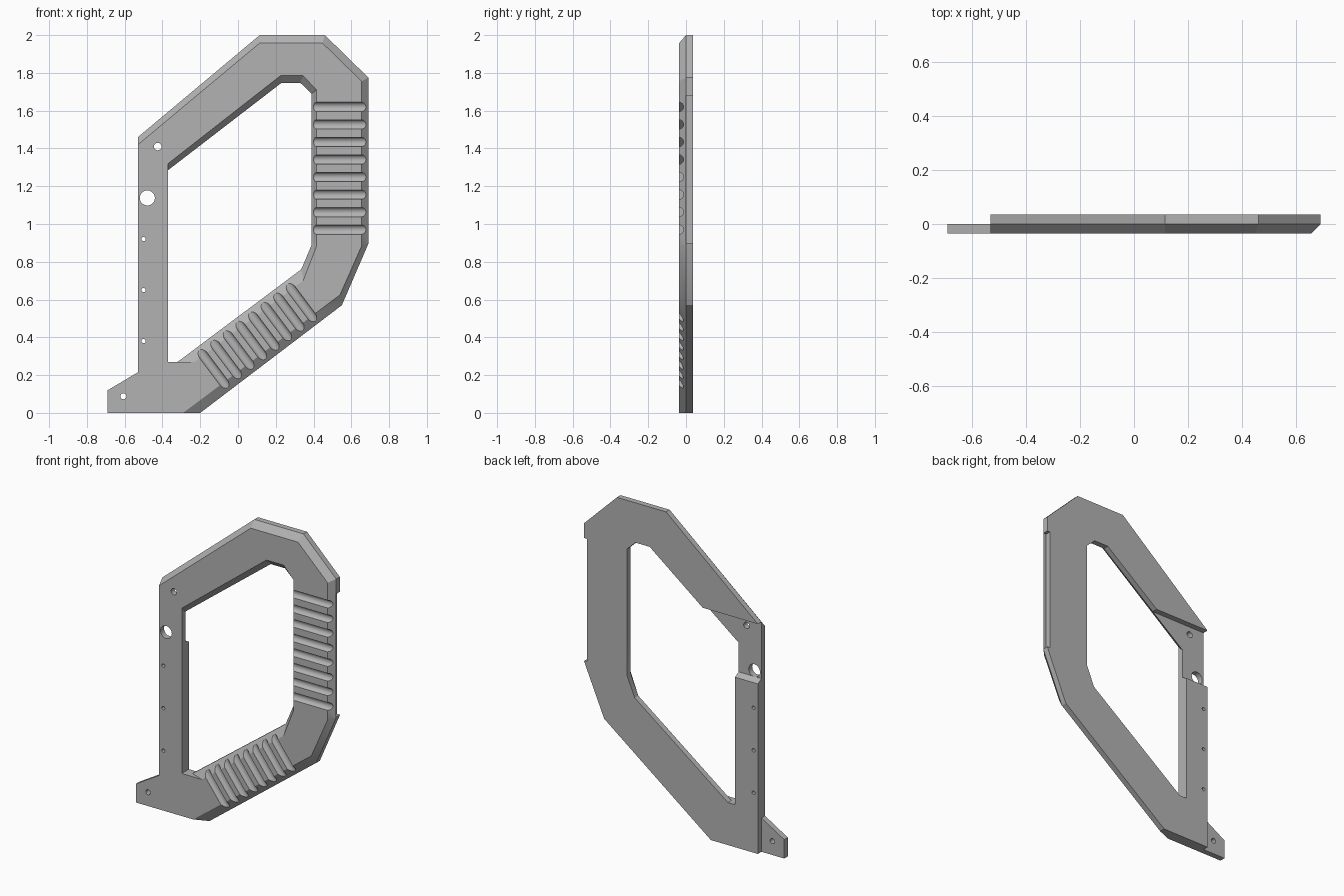
import bpy, bmesh
from math import cos, sin, tau, atan2
from mathutils import Vector, Matrix

if "Cube" in bpy.data.objects:
    bpy.data.objects.remove(bpy.data.objects["Cube"])

FRONT, MID, BACK = -0.036, 0.0, 0.036
PAST = 0.1

grey = bpy.data.materials.new("grey plastic")
grey.use_nodes = True
colour = (0.45, 0.45, 0.45, 1)
grey.diffuse_color = colour
grey.node_tree.nodes["Principled BSDF"].inputs["Base Color"].default_value = colour


def loft(name, rings):
    """Solid skinned through (y, [(x, z), ...]) outlines."""
    bm = bmesh.new()
    loops = [[bm.verts.new((x, y, z)) for x, z in pts] for y, pts in rings]
    for a, b in zip(loops, loops[1:]):
        for i in range(len(a)):
            j = (i + 1) % len(a)
            bm.faces.new((a[i], a[j], b[j], b[i]))
    bm.faces.new(loops[0])
    bm.faces.new(loops[-1])
    bmesh.ops.recalc_face_normals(bm, faces=bm.faces)
    mesh = bpy.data.meshes.new(name)
    bm.to_mesh(mesh)
    bm.free()
    mesh.materials.append(grey)
    ob = bpy.data.objects.new(name, mesh)
    bpy.context.collection.objects.link(ob)
    return ob


def circle(x, z, r, n):
    return [(x + r * cos(tau * i / n), z + r * sin(tau * i / n)) for i in range(n)]


def box(x0, x1, z0, z1):
    return [(x0, z0), (x1, z0), (x1, z1), (x0, z1)]


def cut(cutter):
    cutter.hide_render = True
    mod = frame.modifiers.new("cut", 'BOOLEAN')
    mod.operation, mod.solver, mod.object = 'DIFFERENCE', 'EXACT', cutter
    bpy.context.view_layer.objects.active = frame
    bpy.ops.object.modifier_apply(modifier=mod.name)
    bpy.data.objects.remove(cutter)


# Outer body with a bevelled front rim
front_outer = [(-.69, 0), (-.69, .12), (-.53, .215), (-.53, 1.42), (.115, 1.958),
               (.447, 1.958), (.655, 1.755), (.655, .885), (.54, .625), (-.29, 0)]
back_outer = [(-.69, 0), (-.69, .12), (-.53, .215), (-.53, 1.46), (.115, 2),
              (.46, 2), (.69, 1.775), (.69, .895), (.55, .57), (-.2, 0)]
frame = loft("grip_frame", [(FRONT, front_outer), (MID, back_outer), (BACK, back_outer)])

# Opening, bevelled towards the front
front_inner = [(-.37, .27), (-.23, .27), (.345, .70), (.415, .88),
               (.415, 1.71), (.345, 1.785), (.225, 1.785), (-.37, 1.32)]
back_inner = [(-.37, .27), (-.32, .27), (.335, .76), (.39, .89),
              (.39, 1.69), (.33, 1.747), (.23, 1.747), (-.37, 1.285)]
cut(loft("opening", [(-PAST, front_inner), (FRONT, front_inner),
                     (MID, back_inner), (PAST, back_inner)]))

# Rear recesses: post with a sloped lower lip, foot tab, grip edge
cut(loft("post_recess", [(MID, box(-.8, 0, 1.10, 1.46)), (BACK, box(-.8, 0, 1.08, 1.46)),
                         (PAST, box(-.8, 0, 1.08, 1.46))]))
cut(loft("foot_recess", [(MID, box(-.8, -.53, -.1, .3)), (PAST, box(-.8, -.53, -.1, .3))]))
cut(loft("edge_recess", [(MID, box(.67, .8, .9, 1.68)), (PAST, box(.67, .8, .9, 1.68))]))

# Screw holes
for x, z, r in [(-.425, 1.41, .02), (-.48, 1.138, .04), (-.5, .92, .011),
                (-.5, .65, .011), (-.5, .38, .011), (-.607, .088, .016)]:
    ring = circle(x, z, r, 20)
    cut(loft("hole", [(-PAST, ring), (PAST, ring)]))


# Round finger grooves, evenly spaced from one centre to the other
def grooves(first, last, along, half_length):
    angle = atan2(along[1], along[0])
    for i in range(8):
        c = Vector(first).lerp(Vector(last), i / 7)
        ring = circle(0, 0, .025, 16)
        rod = loft("groove", [(-half_length, ring), (half_length, ring)])
        turn = Matrix.Rotation(-angle, 4, 'Y') @ Matrix.Rotation(tau / 4, 4, 'Z')
        rod.data.transform(Matrix.Translation((c.x, FRONT - .002, c.y)) @ turn)
        cut(rod)


grooves((.54, .97), (.54, 1.62), (1, 0), .25)
grooves((-.135, .24), (.335, .585), (.6, -.8), .2)

frame.select_set(True)
bpy.ops.object.shade_smooth_by_angle(angle=.45)
